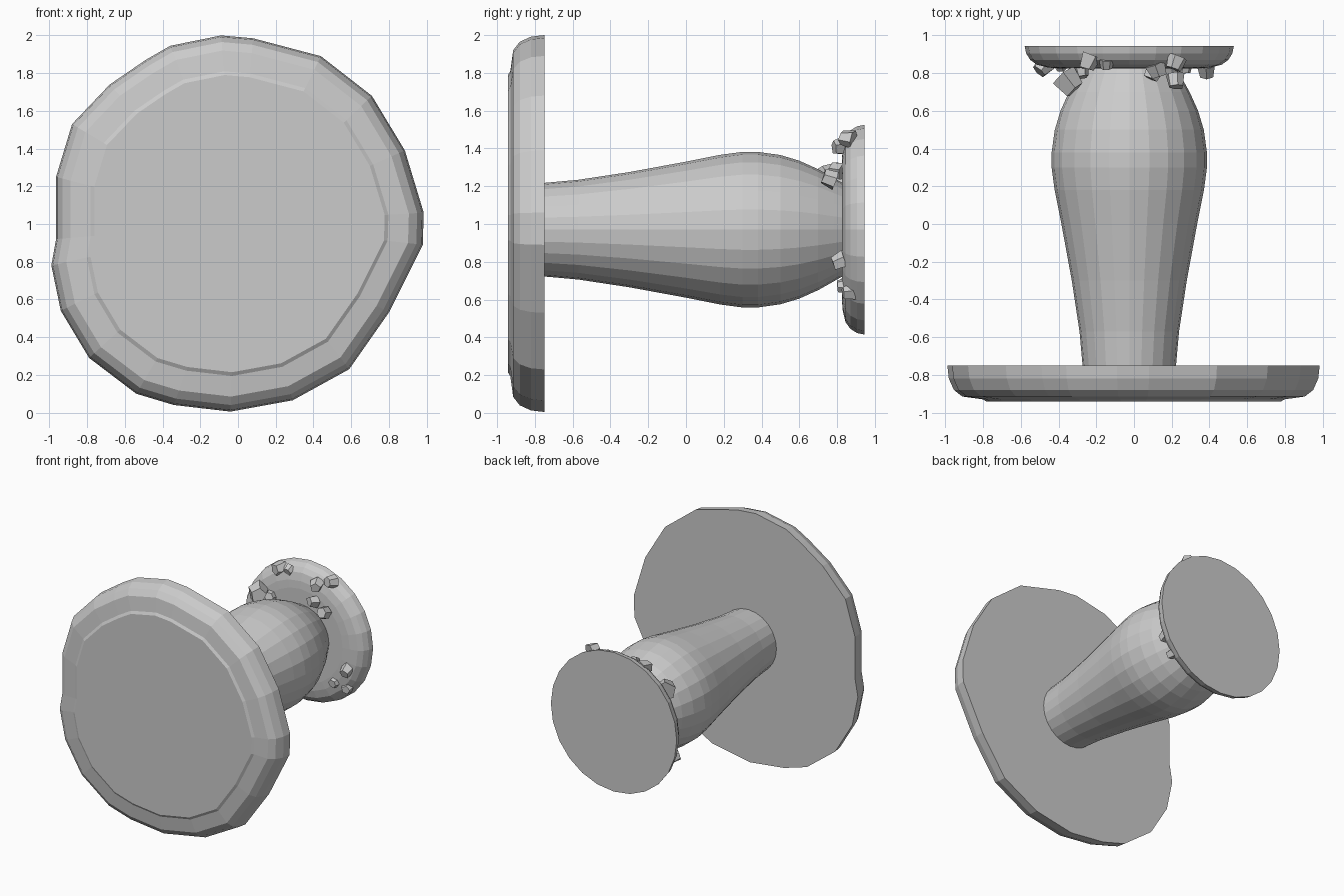
import bpy, bmesh, math, random
from mathutils import Vector, Euler

if "Cube" in bpy.data.objects:
    bpy.data.objects.remove(bpy.data.objects["Cube"])

random.seed(4)


def make(name, bm):
    bmesh.ops.recalc_face_normals(bm, faces=bm.faces)
    me = bpy.data.meshes.new(name)
    bm.to_mesh(me)
    bm.free()
    ob = bpy.data.objects.new(name, me)
    bpy.context.collection.objects.link(ob)
    return ob


def loft(name, outline, profile, cx, cz):
    """Skin scaled copies of an (x, z) outline along y; profile = (y, scale)."""
    bm = bmesh.new()
    rings = [[bm.verts.new((cx + x * s, y, cz + z * s)) for x, z in outline]
             for y, s in profile]
    n = len(outline)
    for a, b in zip(rings, rings[1:]):
        for i in range(n):
            j = (i + 1) % n
            bm.faces.new((a[i], a[j], b[j], b[i]))
    bm.faces.new(rings[0])
    bm.faces.new(rings[-1])
    return make(name, bm)


def circle(n):
    return [(math.cos(2 * math.pi * i / n), math.sin(2 * math.pi * i / n)) for i in range(n)]


# Front plate: hand-worn, uneven round outline
rim = [(-.09, 2.0), (.08, 1.985), (.44, 1.89), (.71, 1.68), (.885, 1.39), (.985, 1.06),
       (.98, .89), (.8, .53), (.59, .23), (.29, .065), (-.04, .005), (-.34, .04),
       (-.54, .10), (-.79, .29), (-.94, .54), (-.99, .78), (-.965, .92), (-.965, 1.25),
       (-.88, 1.53), (-.68, 1.74), (-.49, 1.87), (-.36, 1.945)]
loft("front_plate", [(x, z - 1) for x, z in rim],
     [(-.75, 1), (-.82, .992), (-.88, .965), (-.915, .92), (-.93, .81), (-.942, .79)], 0, 1)

# Bulging stem
AX, AZ = -.025, .97
loft("stem", circle(24),
     [(-.76, .247), (-.57, .264), (-.3, .305), (0, .36), (.18, .396), (.3, .412),
      (.38, .412), (.5, .395), (.6, .365), (.7, .32), (.78, .275), (.85, .235)], AX, AZ)

# Small back plate with rounded front edge
loft("back_plate", circle(24),
     [(.945, .555), (.905, .547), (.87, .525), (.845, .49), (.83, .43), (.825, .37)], AX, AZ)

# Pebbles clustered on the back plate: x, y, z, radius
pebbles = [(-.24, .86, 1.43, .06), (-.145, .85, 1.45, .04), (.12, .815, 1.41, .055),
           (.22, .855, 1.45, .055), (-.345, .75, 1.25, .08), (-.28, .81, 1.22, .05),
           (.10, .80, 1.28, .05), (.22, .76, 1.24, .055), (.385, .81, .80, .05),
           (.27, .83, .67, .045), (.36, .86, .64, .045), (-.48, .835, .78, .055),
           (-.39, .845, .68, .045)]
for k, (x, y, z, r) in enumerate(pebbles):
    bm = bmesh.new()
    bmesh.ops.create_cone(bm, cap_ends=True, segments=5 + k % 2, radius1=r,
                          radius2=r * .75, depth=r * 1.3)
    for v in bm.verts:
        v.co *= random.uniform(.88, 1.08)
    ob = make("pebble_%02d" % (k + 1), bm)
    ob.location = (x, y, z)
    ob.rotation_euler = Euler((math.radians(90) + random.uniform(-.5, .5),
                               random.uniform(0, 6), random.uniform(-.5, .5)))
